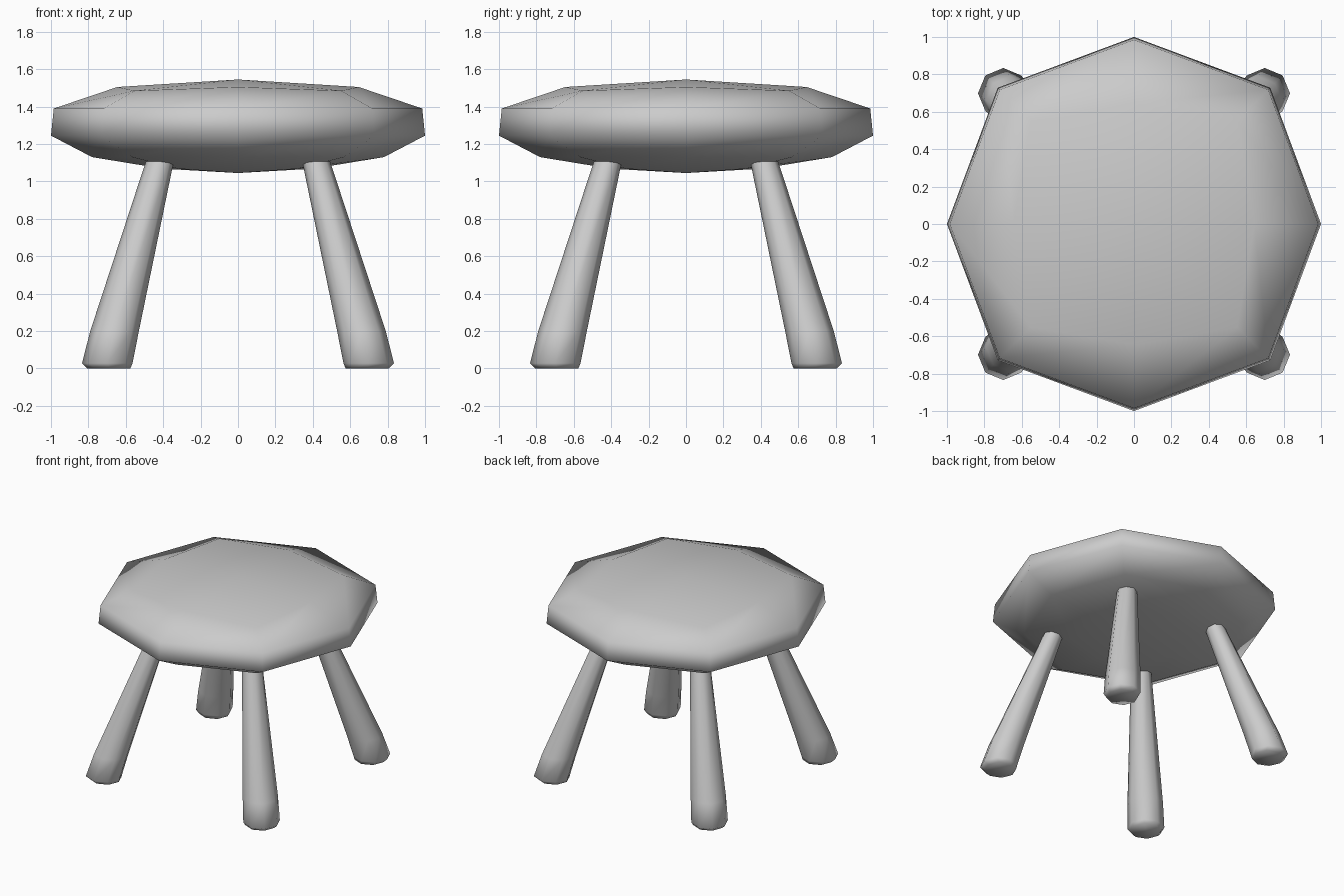
import bpy, bmesh, math

if "Cube" in bpy.data.objects:
    bpy.data.objects.remove(bpy.data.objects["Cube"])


def loft(name, rings, cap_low=None, cap_high=None):
    """Skin 8-sided rings from bottom to top; caps are a centre point or a flat face."""
    bm = bmesh.new()
    loops = [[bm.verts.new(p) for p in ring] for ring in rings]
    for low, high in zip(loops, loops[1:]):
        for i in range(8):
            j = (i + 1) % 8
            bm.faces.new((low[i], low[j], high[j], high[i]))
    for loop, tip in ((loops[0], cap_low), (loops[-1], cap_high)):
        if tip is None:
            bm.faces.new(loop)
        else:
            # four quads meeting at the centre, each spanning one diagonal corner
            c = bm.verts.new(tip)
            for i in range(0, 8, 2):
                bm.faces.new((c, loop[i], loop[i + 1], loop[(i + 2) % 8]))
    bmesh.ops.recalc_face_normals(bm, faces=bm.faces[:])
    for f in bm.faces:
        f.smooth = True
    mesh = bpy.data.meshes.new(name)
    bm.to_mesh(mesh)
    bm.free()
    obj = bpy.data.objects.new(name, mesh)
    bpy.context.collection.objects.link(obj)
    return obj


def octagon(cx, cy, r, z, r_diag=None, z_diag=None):
    """Octagon with corners on the axes; diagonal corners may differ."""
    pts = []
    for i in range(8):
        a = math.radians(45 * i)
        odd = i % 2
        rr = r_diag if odd and r_diag else r
        zz = z_diag if odd and z_diag else z
        pts.append((cx + rr * math.cos(a), cy + rr * math.sin(a), zz))
    return pts


# Seat: cushion-shaped octagonal slab
seat_profile = [
    (0.40, 1.068, 0.45, 1.068),
    (0.78, 1.13, 0.80, 1.13),
    (1.00, 1.245, 1.03, 1.245),
    (0.985, 1.39, 1.015, 1.39),
    (0.645, 1.505, 0.78, 1.485),
]
loft("seat", [octagon(0, 0, r, z, rd, zd) for r, z, rd, zd in seat_profile],
     (0, 0, 1.045), (0, 0, 1.545))

# Legs: splayed tapered octagons, (centre offset, radius, height)
leg_profile = [
    (0.69, 0.115, 0.0),
    (0.699, 0.135, 0.028),
    (0.66, 0.13, 0.2),
    (0.42, 0.075, 1.1),
    (0.40, 0.07, 1.17),
]
for y_name, sy in (("front", -1), ("back", 1)):
    for x_name, sx in (("left", -1), ("right", 1)):
        loft(f"{y_name}_{x_name}_leg",
             [octagon(sx * c, sy * c, r, z) for c, r, z in leg_profile])
